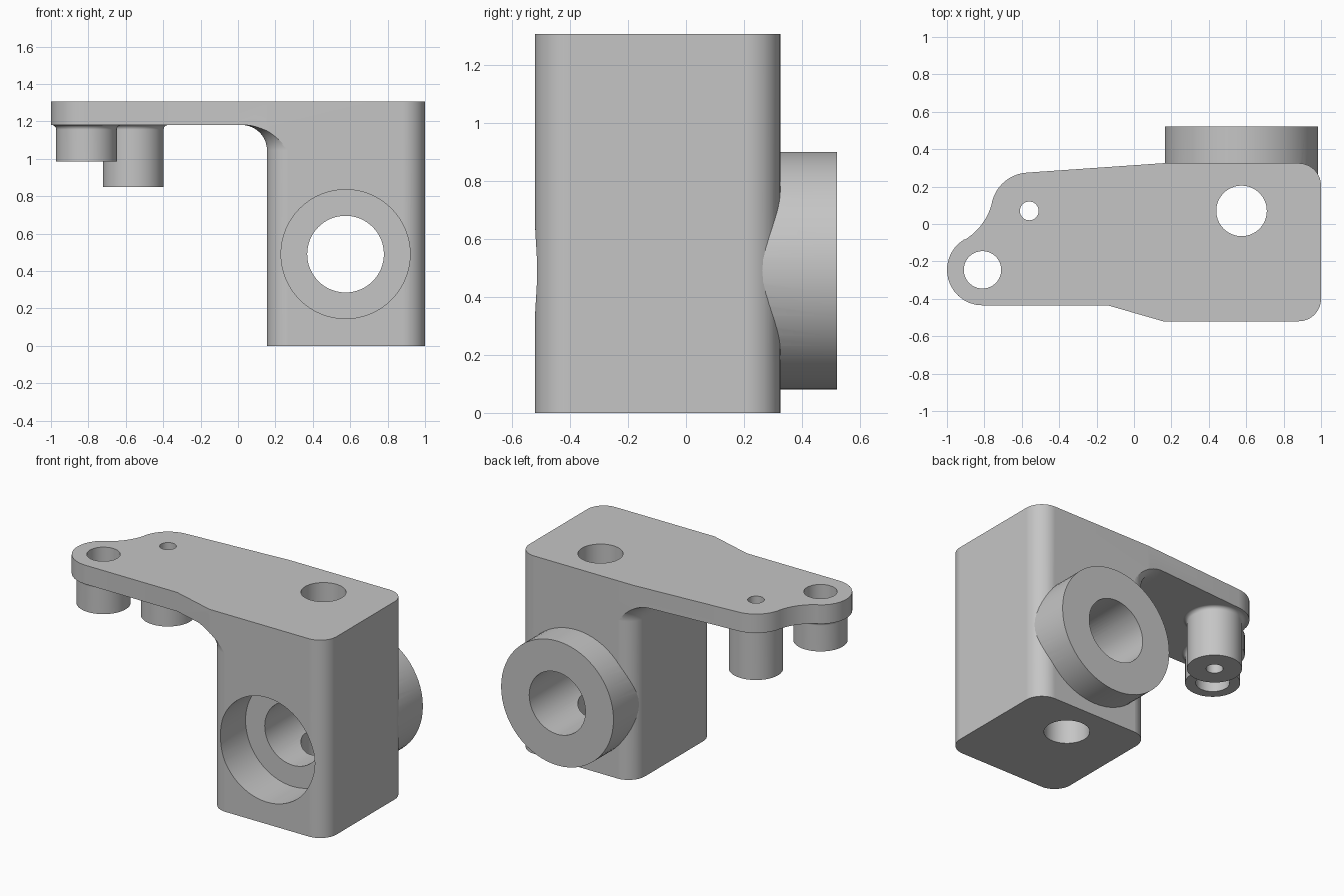
import bpy, bmesh, math

if "Cube" in bpy.data.objects:
    bpy.data.objects.remove(bpy.data.objects["Cube"], do_unlink=True)

grey = bpy.data.materials.new("plain_grey")
grey.use_nodes = True
colour = (0.56, 0.56, 0.56, 1)
grey.diffuse_color = colour
for node in grey.node_tree.nodes:
    if node.type == 'BSDF_PRINCIPLED':
        node.inputs["Base Color"].default_value = colour

TOP, PLATE = 1.305, 1.18
LEFT, FRONT, BACK, CORNER = 0.155, -0.52, 0.325, 0.12


def arc(cx, cy, r, a0, a1, n=14):
    angles = [math.radians(a0 + (a1 - a0) * i / n) for i in range(n + 1)]
    return [(cx + r * math.cos(a), cy + r * math.sin(a)) for a in angles]


def loft(name, rings):
    """Closed solid through rings with equal point counts."""
    bm = bmesh.new()
    loops = [[bm.verts.new(p) for p in ring] for ring in rings]
    for lo, hi in zip(loops, loops[1:]):
        for i in range(len(lo)):
            j = (i + 1) % len(lo)
            bm.faces.new((lo[i], lo[j], hi[j], hi[i]))
    bm.faces.new(loops[0][::-1])
    bm.faces.new(loops[-1])
    bmesh.ops.recalc_face_normals(bm, faces=bm.faces)
    mesh = bpy.data.meshes.new(name)
    bm.to_mesh(mesh)
    bm.free()
    mesh.materials.append(grey)
    obj = bpy.data.objects.new(name, mesh)
    bpy.context.collection.objects.link(obj)
    return obj


def turned(name, cx, c2, profile, axis='Z'):
    """Solid of revolution; profile is (radius, distance along axis)."""
    rings = []
    for r, h in profile:
        circle = arc(cx, c2, r, 0, 360, 64)[:-1]
        rings.append([(u, v, h) if axis == 'Z' else (u, h, v) for u, v in circle])
    return loft(name, rings)


def combine(target, tool, operation):
    tool.hide_render = True
    mod = target.modifiers.new(operation, 'BOOLEAN')
    mod.operation, mod.solver, mod.object = operation, 'EXACT', tool
    bpy.context.view_layer.objects.active = target
    bpy.ops.object.modifier_apply(modifier=mod.name)
    bpy.data.objects.remove(tool, do_unlink=True)


# Bracket: the plate outline at full height
outline = (arc(-0.56, 0.07, 0.205, 94, 166.8)
           + arc(-1.07, 0.19, 0.32, -13.2, -59.1)
           + arc(-0.81, -0.245, 0.19, 120.9, 270)
           + [(-0.14, -0.435), (LEFT, FRONT)]
           + arc(1 - CORNER, FRONT + CORNER, CORNER, -90, 0)
           + arc(1 - CORNER, BACK - CORNER, CORNER, 0, 90)
           + [(LEFT, BACK)])
bracket = loft("bracket", [[(x, y, z) for x, y in outline] for z in (0, TOP)])

# Clear the space under the arm, leaving rounded block corners and a flared fillet
FILLET = 0.135
levels = [(0, -0.1)] + [(FILLET * (1 - c), PLATE - FILLET + s)
                        for c, s in [(math.cos(t * math.pi / 28), FILLET * math.sin(t * math.pi / 28))
                                     for t in range(15)]]
rings = []
for d, z in levels:
    r, cx, gap = CORNER + d, LEFT + CORNER, 0.0005
    section = ([(cx, 1), (-1.5, 1), (-1.5, -1), (cx, -1)]
               + arc(cx, FRONT + CORNER - gap, r, 270, 180)
               + arc(cx, BACK - CORNER + gap, r, 180, 90))
    rings.append([(x, y, z) for x, y in section])
combine(bracket, loft("arm_clearance", rings), 'DIFFERENCE')

# Round boss on the back
BX, BZ = 0.575, 0.49
combine(bracket, turned("back_boss", BX, BZ, [(0.41, 0), (0.41, 0.52)], 'Y'), 'UNION')

# Two hanging posts with small fillets under the arm
for name, x, y, low in (("outer_post", -0.81, -0.245, 0.985), ("inner_post", -0.56, 0.07, 0.85)):
    f = 0.024
    flare = [(0.162 + f * (1 - math.cos(a)), PLATE - f + f * math.sin(a))
             for a in [i * math.pi / 12 for i in range(7)]]
    profile = [(0.162, low)] + flare + [(0.162 + f, PLATE + 0.05)]
    combine(bracket, turned(name, x, y, profile), 'UNION')

# Vertical holes, cross bore and front counterbore
for name, x, y, r in (("outer_hole", -0.81, -0.245, 0.1), ("inner_hole", -0.56, 0.07, 0.05),
                      ("block_hole", BX, 0.07, 0.135)):
    combine(bracket, turned(name, x, y, [(r, -0.2), (r, 1.6)]), 'DIFFERENCE')
for name, r, y0, y1 in (("cross_bore", 0.205, -0.8, 0.8), ("counterbore", 0.345, -0.8, -0.25)):
    combine(bracket, turned(name, BX, BZ, [(r, y0), (r, y1)], 'Y'), 'DIFFERENCE')

# Smooth curved walls while keeping flats flat
bpy.ops.object.select_all(action='DESELECT')
bracket.select_set(True)
bpy.context.view_layer.objects.active = bracket
bpy.ops.object.shade_smooth_by_angle(angle=math.radians(20))
weighted = bracket.modifiers.new("even_normals", 'WEIGHTED_NORMAL')
weighted.keep_sharp = True
